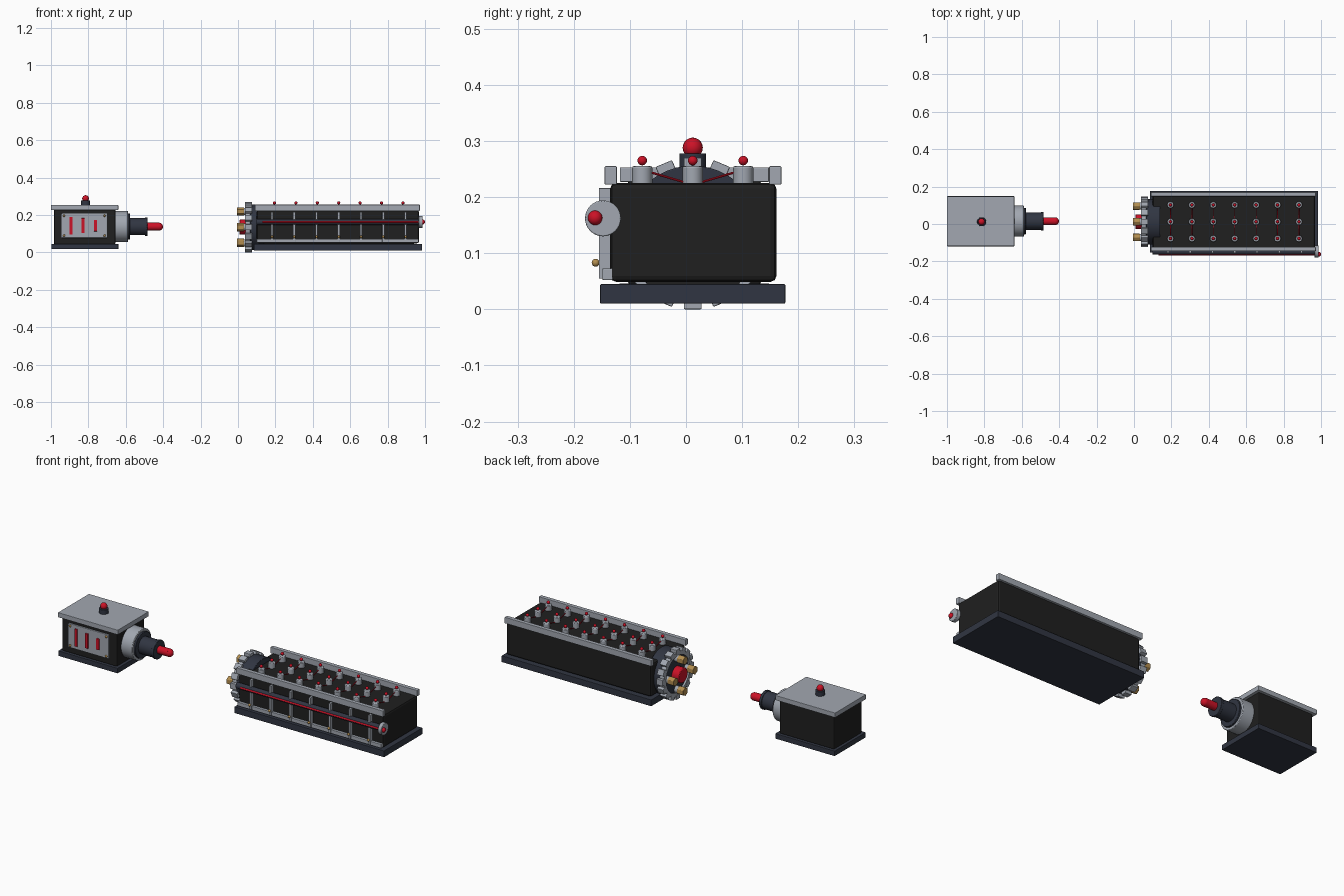
import bpy, bmesh, math
from mathutils import Vector

cube = bpy.data.objects.get("Cube")
if cube:
    bpy.data.objects.remove(cube, do_unlink=True)


def material(name, r, g, b):
    m = bpy.data.materials.new(name)
    m.use_nodes = True
    m.diffuse_color = (r, g, b, 1)
    m.node_tree.nodes["Principled BSDF"].inputs["Base Color"].default_value = (r, g, b, 1)
    return m


LIGHT = material("light_steel", 0.36, 0.39, 0.44)
DARK = material("dark_steel", 0.03, 0.036, 0.054)
BLACK = material("black_housing", 0.014, 0.014, 0.014)
RED = material("signal_red", 0.6, 0.006, 0.02)
GOLD = material("brass", 0.45, 0.27, 0.08)


def finish(obj, name, mat, bevel=0, smooth=False):
    obj.name = name
    obj.data.materials.append(mat)
    if bevel:
        mod = obj.modifiers.new("bevel", "BEVEL")
        mod.width = bevel
        mod.segments = 2
    if smooth:
        bpy.ops.object.shade_smooth_by_angle(angle=math.radians(40))
    return obj


def box(name, mat, x, y, z, bevel=0):
    """Box from three (low, high) ranges."""
    bpy.ops.mesh.primitive_cube_add(size=1)
    o = bpy.context.object
    spans = (x, y, z)
    o.scale = [b - a for a, b in spans]
    o.location = [(a + b) / 2 for a, b in spans]
    bpy.ops.object.transform_apply(location=False, rotation=False, scale=True)
    return finish(o, name, mat, bevel)


def rod(name, mat, start, end, radius, sides=32, bevel=0):
    """Cylinder between two points."""
    a, b = Vector(start), Vector(end)
    bpy.ops.mesh.primitive_cylinder_add(vertices=sides, radius=radius, depth=(b - a).length,
                                        location=(a + b) / 2)
    o = bpy.context.object
    o.rotation_euler = (b - a).to_track_quat("Z", "Y").to_euler()
    return finish(o, name, mat, bevel, True)


def ball(name, mat, centre, radius):
    bpy.ops.mesh.primitive_uv_sphere_add(segments=16, ring_count=10, radius=radius, location=centre)
    return finish(bpy.context.object, name, mat, 0, True)


def lathe(name, mat, profile, y, z, sides=48):
    """Turn (x, radius) points around an axis along x; the profile closes on itself."""
    bm = bmesh.new()
    rings = []
    for i in range(sides):
        a = math.tau * i / sides
        rings.append([bm.verts.new((x, y + r * math.cos(a), z + r * math.sin(a))) for x, r in profile])
    n = len(profile)
    for i in range(sides):
        p, q = rings[i], rings[(i + 1) % sides]
        for j in range(n):
            k = (j + 1) % n
            bm.faces.new((p[j], p[k], q[k], q[j]))
    bmesh.ops.recalc_face_normals(bm, faces=bm.faces)
    mesh = bpy.data.meshes.new(name)
    bm.to_mesh(mesh)
    bm.free()
    o = bpy.data.objects.new(name, mesh)
    bpy.context.collection.objects.link(o)
    bpy.ops.object.select_all(action="DESELECT")
    o.select_set(True)
    bpy.context.view_layer.objects.active = o
    return finish(o, name, mat, 0, True)


CY = 0.012  # shared centre line

# Long housing
box("long_base", DARK, (0.085, 0.985), (-0.153, 0.177), (0.01, 0.045), 0.002)
box("long_plinth", BLACK, (0.13, 0.94), (-0.07, 0.095), (0.04, 0.055))
box("long_housing", BLACK, (0.1, 0.968), (-0.135, 0.161), (0.049, 0.225), 0.01)
for side, y in (("front", (-0.145, -0.123)), ("back", (0.148, 0.17))):
    box(side + "_top_rail", LIGHT, (0.09, 0.972), y, (0.222, 0.255), 0.002)

# Studs with red tips, and the wires joining each row of three
for i in range(7):
    x = 0.195 + i * 0.1145
    for y in (CY - 0.09, CY, CY + 0.09):
        rod("stud", LIGHT, (x, y, 0.222), (x, y, 0.255), 0.018, 16, 0.003)
        ball("stud_tip", RED, (x, y, 0.265), 0.0085)
    for s in (-1, 1):
        rod("stud_wire", RED, (x, CY + s * 0.085, 0.247), (x, CY + s * 0.01, 0.225), 0.002, 8)

# Ribs and lower rail on the front side
box("lower_rail", LIGHT, (0.1, 0.965), (-0.149, -0.13), (0.052, 0.073), 0.002)
for i in range(7):
    x = 0.182 + i * 0.119
    box("front_rib", LIGHT, (x - 0.006, x + 0.006), (-0.155, -0.134), (0.055, 0.216), 0.001)
    ball("rib_bolt", GOLD, (x, -0.161, 0.083), 0.007)

# Pipe along the front with a red line and an end cap
rod("front_pipe", DARK, (0.1, -0.148, 0.163), (0.975, -0.148, 0.163), 0.016, 20)
rod("front_pipe_line", RED, (0.13, -0.163, 0.163), (0.975, -0.163, 0.163), 0.005, 12)
rod("pipe_cap", LIGHT, (0.966, -0.148, 0.162), (0.987, -0.148, 0.162), 0.032, 32, 0.002)
ball("pipe_cap_lamp", RED, (0.987, -0.162, 0.163), 0.013)

# Round head at the left end of the housing
CZ = 0.135
rod("head_collar", DARK, (0.065, CY, CZ), (0.14, CY, CZ), 0.121, 48, 0.002)
lathe("head_ring", LIGHT, [(0.04, 0.1), (0.04, 0.12), (0.075, 0.12), (0.075, 0.1)], CY, CZ)
rod("head_face", DARK, (0.05, CY, CZ), (0.072, CY, CZ), 0.102, 48)
for i in range(16):
    a = math.tau * i / 16
    tooth = box("ring_tooth", LIGHT, (0.038, 0.076), (-0.016, 0.016), (-0.012, 0.012), 0.002)
    tooth.rotation_euler.x = a
    tooth.location = (0.057, CY - 0.123 * math.sin(a), CZ + 0.123 * math.cos(a))
rod("head_hub", RED, (0.008, CY, CZ), (0.055, CY, CZ), 0.04, 32, 0.004)
for i in range(4):
    a = math.tau * i / 4
    y, z = CY + 0.084 * math.cos(a), CZ + 0.084 * math.sin(a)
    rod("head_nut", GOLD, (-0.006, y, z), (0.032, y, z), 0.023, 6, 0.002)
    rod("head_nut_washer", LIGHT, (0.03, y, z), (0.055, y, z), 0.019, 16)

# Control box
box("box_base", DARK, (-0.998, -0.64), (-0.119, 0.149), (0.018, 0.046), 0.002)
box("box_body", BLACK, (-0.984, -0.655), (-0.104, 0.134), (0.044, 0.23), 0.006)
box("box_roof", LIGHT, (-1, -0.64), (-0.118, 0.148), (0.227, 0.253), 0.002)
rod("lamp_holder", DARK, (-0.815, CY, 0.25), (-0.815, CY, 0.278), 0.024, 24, 0.002)
ball("roof_lamp", RED, (-0.815, CY, 0.288), 0.018)

# Front panel with three gauge bars and corner bolts
box("front_panel", LIGHT, (-0.943, -0.7), (-0.112, -0.1), (0.078, 0.208), 0.002)
for x, half in ((-0.893, 0.047), (-0.829, 0.04), (-0.762, 0.03)):
    z = 0.143
    box("gauge_bar", RED, (x - 0.008, x + 0.008), (-0.118, -0.11), (z - half, z + half), 0.001)
for x in (-0.93, -0.713):
    for z in (0.09, 0.196):
        ball("panel_bolt", GOLD, (x, -0.113, z), 0.006)

# Connector on the left side of the box
PZ = 0.138
rod("connector_flange", LIGHT, (-0.665, CY + 0.003, PZ), (-0.588, CY + 0.003, PZ), 0.083, 40, 0.003)
rod("connector_plate", DARK, (-0.59, CY + 0.003, PZ), (-0.578, CY + 0.003, PZ), 0.07, 40, 0.002)
rod("connector_barrel", DARK, (-0.58, CY + 0.003, PZ), (-0.485, CY + 0.003, PZ), 0.046, 32, 0.002)
rod("connector_lip", DARK, (-0.498, CY + 0.003, PZ), (-0.484, CY + 0.003, PZ), 0.05, 32, 0.002)
rod("plunger", RED, (-0.49, CY + 0.003, PZ), (-0.422, CY + 0.003, PZ), 0.021, 24)
ball("plunger_tip", RED, (-0.422, CY + 0.003, PZ), 0.021)
